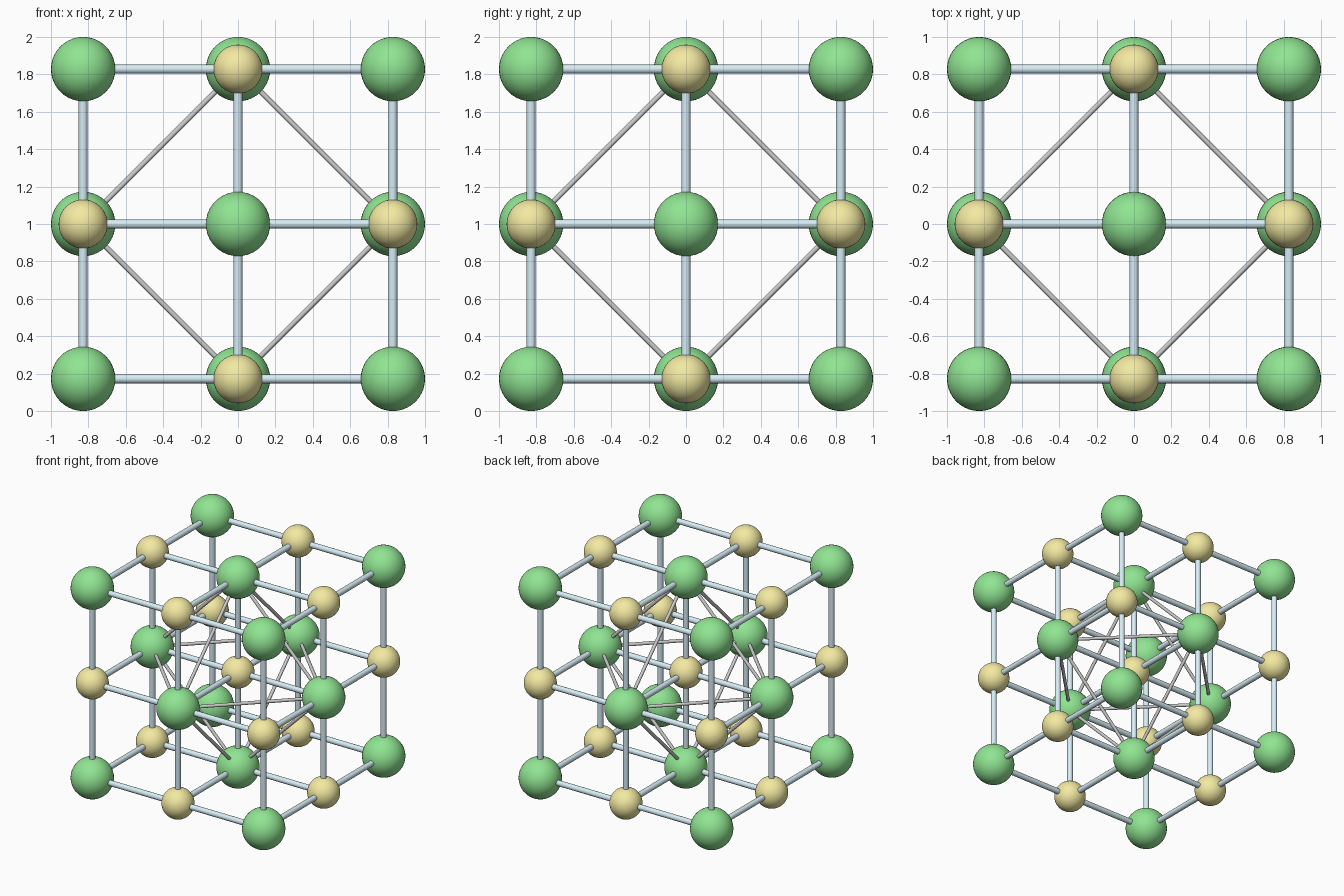
import bpy
from itertools import product
from mathutils import Vector

if "Cube" in bpy.data.objects:
    bpy.data.objects.remove(bpy.data.objects["Cube"])

STEP = 0.828        # spacing between neighbouring balls
BIG_R, SMALL_R = 0.172, 0.131
BOND_R, EDGE_R = 0.024, 0.014
CENTRE = Vector((0, 0, 1))


def material(name, rgb):
    m = bpy.data.materials.new(name)
    m.diffuse_color = (*rgb, 1)
    m.use_nodes = True
    m.node_tree.nodes["Principled BSDF"].inputs["Base Color"].default_value = m.diffuse_color
    return m


green = material("green", (0.28, 0.78, 0.29))
yellow = material("yellow", (0.90, 0.82, 0.36))
blue = material("pale_blue", (0.68, 0.85, 0.92))


def finish(name, mat):
    ob = bpy.context.object
    ob.name = name
    if mat:
        ob.data.materials.append(mat)
    bpy.ops.object.shade_smooth_by_angle()
    return ob


def ball(name, cell, radius, mat):
    bpy.ops.mesh.primitive_uv_sphere_add(
        segments=40, ring_count=20, radius=radius, location=CENTRE + Vector(cell) * STEP)
    finish(name, mat)


def rod(name, a, b, radius, mat=None):
    p, q = CENTRE + Vector(a) * STEP, CENTRE + Vector(b) * STEP
    d = q - p
    bpy.ops.mesh.primitive_cylinder_add(
        vertices=20, radius=radius, depth=d.length, location=(p + q) / 2,
        rotation=d.to_track_quat('Z', 'Y').to_euler())
    finish(name, mat)


cells = list(product((-1, 0, 1), repeat=3))

# Balls: large at corners and face centres, small at edge middles and the body centre
for c in cells:
    if sum(map(abs, c)) % 2:
        ball("large_ball", c, BIG_R, green)
    else:
        ball("small_ball", c, SMALL_R, yellow)

# Bonds between every pair of neighbouring balls
for c in cells:
    for axis in range(3):
        if c[axis] < 1:
            n = list(c)
            n[axis] += 1
            rod("bond", c, n, BOND_R, blue)

# Thin octahedron edges joining the face-centre balls
faces = [c for c in cells if sum(map(abs, c)) == 1]
for i, a in enumerate(faces):
    for b in faces[i + 1:]:
        if Vector(a).dot(Vector(b)) == 0:
            rod("octahedron_edge", a, b, EDGE_R)
